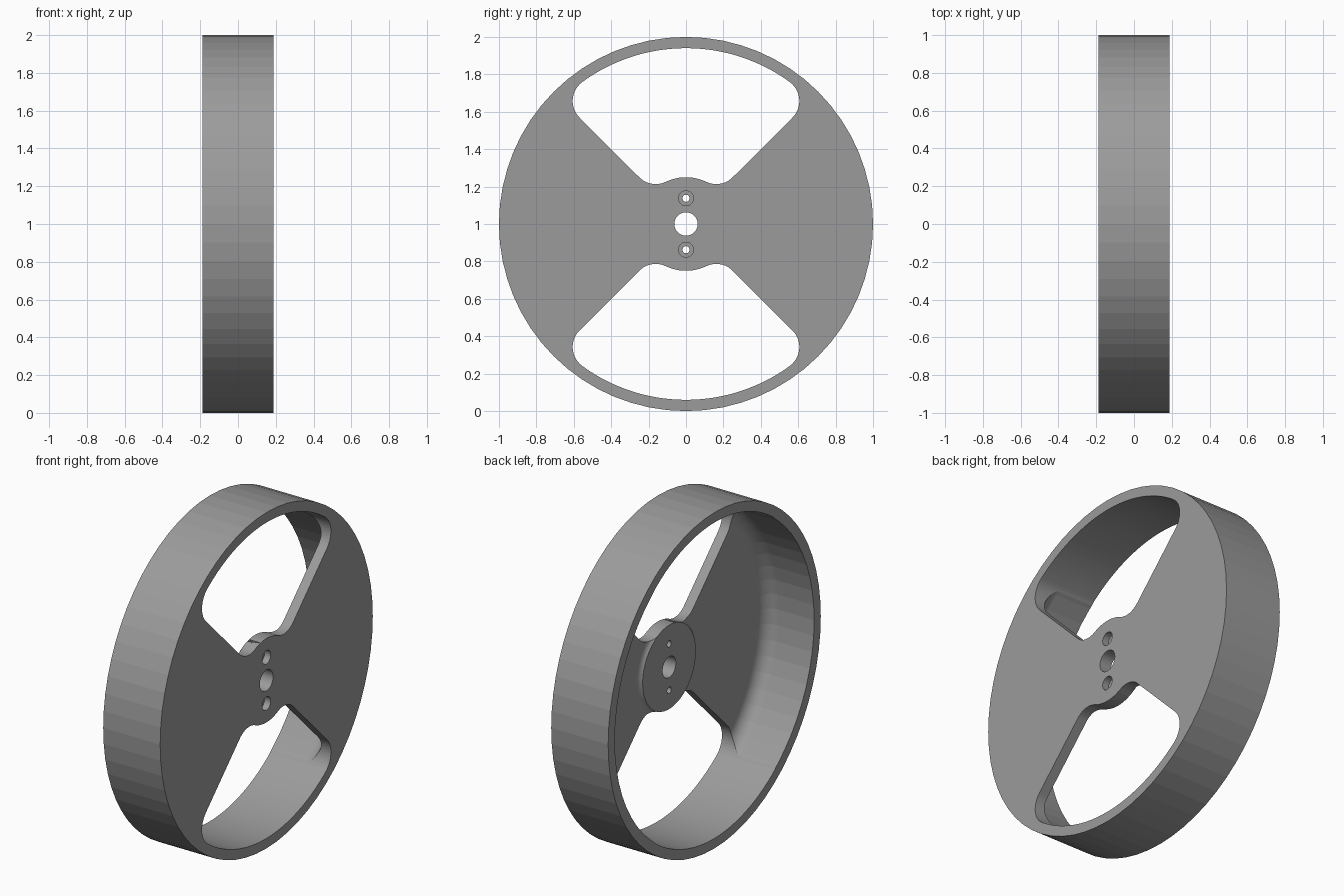
import bpy, bmesh
from math import sin, cos, pi, atan2, sqrt

if "Cube" in bpy.data.objects:
    bpy.data.objects.remove(bpy.data.objects["Cube"])

FACE, BACK = 0.1875, -0.1875      # outer web face and open side along x
RIM_IN, HUB_R, SEGS = 0.9375, 0.25, 64
WEB, BOSS = FACE - 0.06, FACE - 0.077


def arc(cx, cy, r, a0, a1, n):
    return [(cx + r * cos(a0 + (a1 - a0) * i / n), cy + r * sin(a0 + (a1 - a0) * i / n))
            for i in range(n + 1)]


def finish(name, bm):
    bmesh.ops.remove_doubles(bm, verts=bm.verts, dist=1e-5)
    bmesh.ops.recalc_face_normals(bm, faces=bm.faces)
    me = bpy.data.meshes.new(name)
    bm.to_mesh(me)
    bm.free()
    ob = bpy.data.objects.new(name, me)
    bpy.context.collection.objects.link(ob)
    return ob


def prism(name, outline, x0, x1):
    bm = bmesh.new()
    f = bm.faces.new([bm.verts.new((x0, y, z)) for y, z in outline])
    new = bmesh.ops.extrude_face_region(bm, geom=[f])["geom"]
    bmesh.ops.translate(bm, vec=(x1 - x0, 0, 0),
                        verts=[v for v in new if isinstance(v, bmesh.types.BMVert)])
    return finish(name, bm)


# Wheel body: half section (x, radius) revolved about the axle
F, G, SWEEP = 0.08, 0.05, 0.849   # rim fillet, shallow hub fillet and its sweep
section = [(FACE, 0), (FACE, 1), (BACK, 1), (BACK, RIM_IN)]
section += arc(WEB - F, RIM_IN - F, F, pi / 2, 0, 12)
section += arc(WEB - G, HUB_R + G * sin(SWEEP), G, 0, -SWEEP, 6)
section += [(BOSS, 0)]
bm = bmesh.new()
pts = [bm.verts.new((x, 0, r + 1)) for x, r in section]
edges = [bm.edges.new(p) for p in zip(pts, pts[1:])]
bmesh.ops.spin(bm, geom=pts + edges, cent=(0, 0, 1), axis=(1, 0, 0),
               angle=2 * pi, steps=SEGS)
wheel = finish("wheel", bm)
grey = bpy.data.materials.new("dark_grey")
grey.diffuse_color = (0.33, 0.33, 0.33, 1)
grey.use_nodes = True
grey.node_tree.nodes["Principled BSDF"].inputs["Base Color"].default_value = grey.diffuse_color
wheel.data.materials.append(grey)


# Window outline: right half with rounded corners, then mirrored
def window(sign):
    r, R, s = 0.125, 0.94, sqrt(0.5)

    def corner(d):
        along = sqrt(d * d - r * r)
        return (along - r) * s, (along + r) * s
    ay, az = corner(HUB_R + r)
    by, bz = corner(R - r)
    ha, ra = atan2(az, ay), atan2(bz, by)
    half = arc(0, 0, HUB_R, pi / 2, ha, 6)
    half += arc(ay, az, r, ha - pi, -pi / 4, 10)
    half += arc(by, bz, r, -pi / 4, ra, 14)[:-1]
    half += arc(0, 0, R, ra, pi / 2, 24)
    full = half + [(-y, z) for y, z in half[-2:0:-1]]
    return [(y, 1 + sign * z) for y, z in full]


cutters = [prism("window_cutter", window(s), -0.3, 0.3) for s in (1, -1)]

# Axle hole and two counterbored bolt holes
cutters.append(prism("axle_cutter", arc(0, 1, 0.0625, 0, 2 * pi, 32)[:-1], -0.3, 0.3))
for z in (0.8625, 1.1375):
    cutters.append(prism("bolt_cutter", arc(0, z, 0.019, 0, 2 * pi, 24)[:-1], -0.3, 0.3))
    cutters.append(prism("bolt_head_cutter", arc(0, z, 0.04, 0, 2 * pi, 24)[:-1],
                         FACE - 0.04, 0.3))

bpy.context.view_layer.objects.active = wheel
wheel.select_set(True)
for c in cutters:
    mod = wheel.modifiers.new("cut", 'BOOLEAN')
    mod.operation, mod.solver, mod.object = 'DIFFERENCE', 'EXACT', c
    bpy.ops.object.modifier_apply(modifier=mod.name)
    bpy.data.objects.remove(c)
